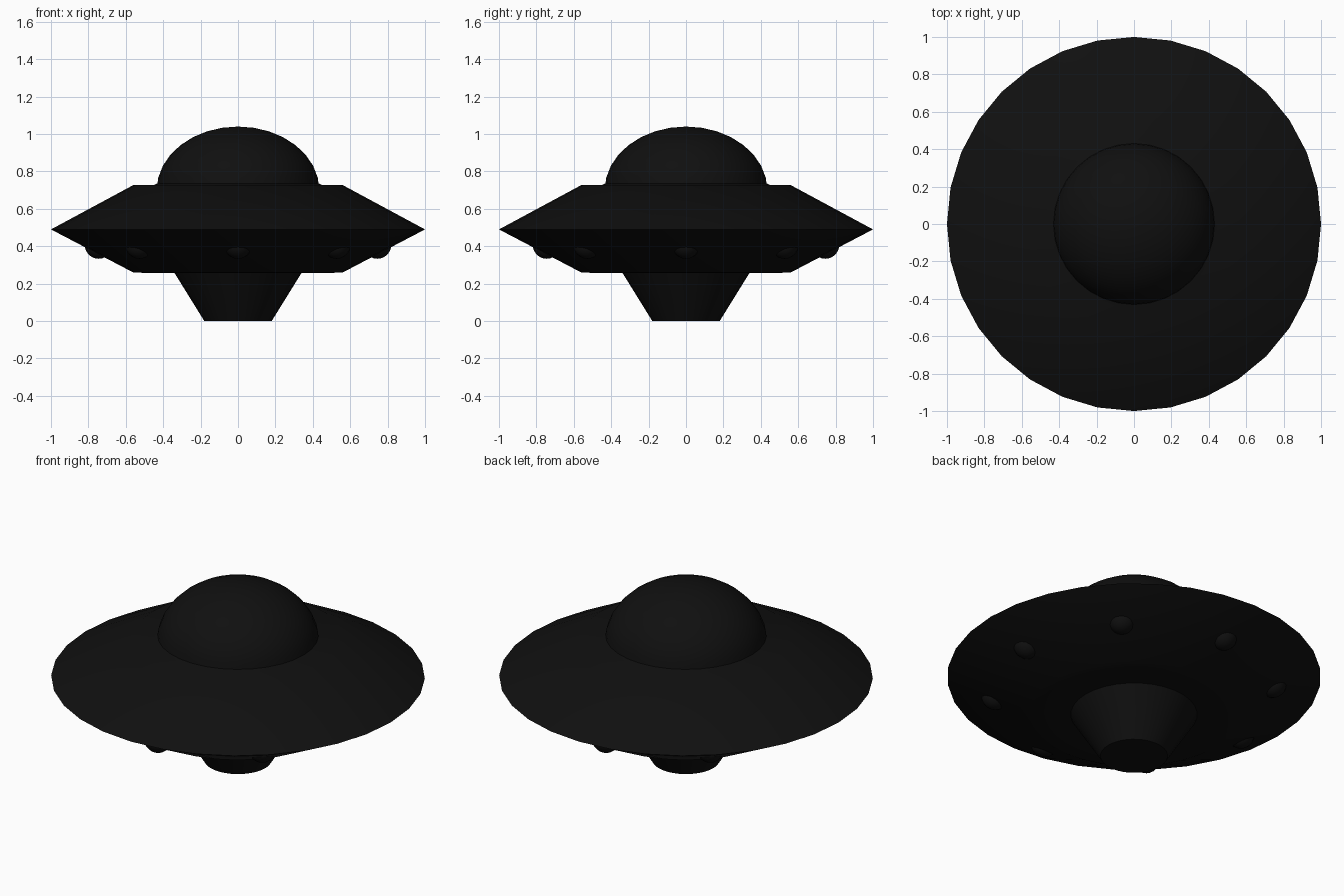
import bpy, bmesh, math

if "Cube" in bpy.data.objects:
    bpy.data.objects.remove(bpy.data.objects["Cube"])

SIDES = 32
black = bpy.data.materials.new("black_hull")
black.diffuse_color = (0.005, 0.005, 0.005, 1)
black.use_nodes = True
black.node_tree.nodes["Principled BSDF"].inputs["Base Color"].default_value = black.diffuse_color


def finish(obj, angle=30):
    """Colour the part and smooth it, keeping hard edges."""
    obj.data.materials.append(black)
    bpy.ops.object.select_all(action='DESELECT')
    obj.select_set(True)
    bpy.context.view_layer.objects.active = obj
    bpy.ops.object.shade_smooth_by_angle(angle=math.radians(angle))


def lathe(name, profile):
    """Revolve (radius, z) points, listed bottom to top, around z; cap the ends."""
    bm = bmesh.new()
    rings = []
    for r, z in profile:
        if r == 0:
            rings.append([bm.verts.new((0, 0, z))] * SIDES)
        else:
            rings.append([bm.verts.new((r * math.cos(math.tau * i / SIDES),
                                        r * math.sin(math.tau * i / SIDES), z))
                          for i in range(SIDES)])
    for low, high in zip(rings, rings[1:]):
        for i in range(SIDES):
            j = (i + 1) % SIDES
            corners = list(dict.fromkeys([low[i], low[j], high[j], high[i]]))
            bm.faces.new(corners)
    if profile[0][0] > 0:
        bm.faces.new(rings[0][::-1])
    if profile[-1][0] > 0:
        bm.faces.new(rings[-1])
    bmesh.ops.recalc_face_normals(bm, faces=bm.faces)
    mesh = bpy.data.meshes.new(name)
    bm.to_mesh(mesh)
    bm.free()
    obj = bpy.data.objects.new(name, mesh)
    bpy.context.collection.objects.link(obj)
    finish(obj)
    return obj


# Saucer disc with a knife-edge rim
lathe("saucer_hull", [(0.45, 0.256), (0.56, 0.26), (1.0, 0.49),
                      (0.56, 0.727), (0.45, 0.727), (0.435, 0.735)])

# Flattened cockpit dome
steps = 8
dome = [(0.435 * math.cos(a), 0.70 + 0.34 * math.sin(a))
        for a in (math.pi / 2 * k / steps for k in range(steps))]
lathe("cockpit_dome", dome + [(0, 1.04)])

# Tapered base below the hull
lathe("tapered_base", [(0.18, 0.0), (0.34, 0.258)])

# Ring of eight round lights under the rim
for k in range(8):
    a = math.tau * k / 8
    bpy.ops.mesh.primitive_uv_sphere_add(
        segments=16, ring_count=12, radius=0.075,
        location=(0.745 * math.cos(a), 0.745 * math.sin(a), 0.408))
    light = bpy.context.object
    light.name = f"underside_light_{k + 1}"
    finish(light, 40)
